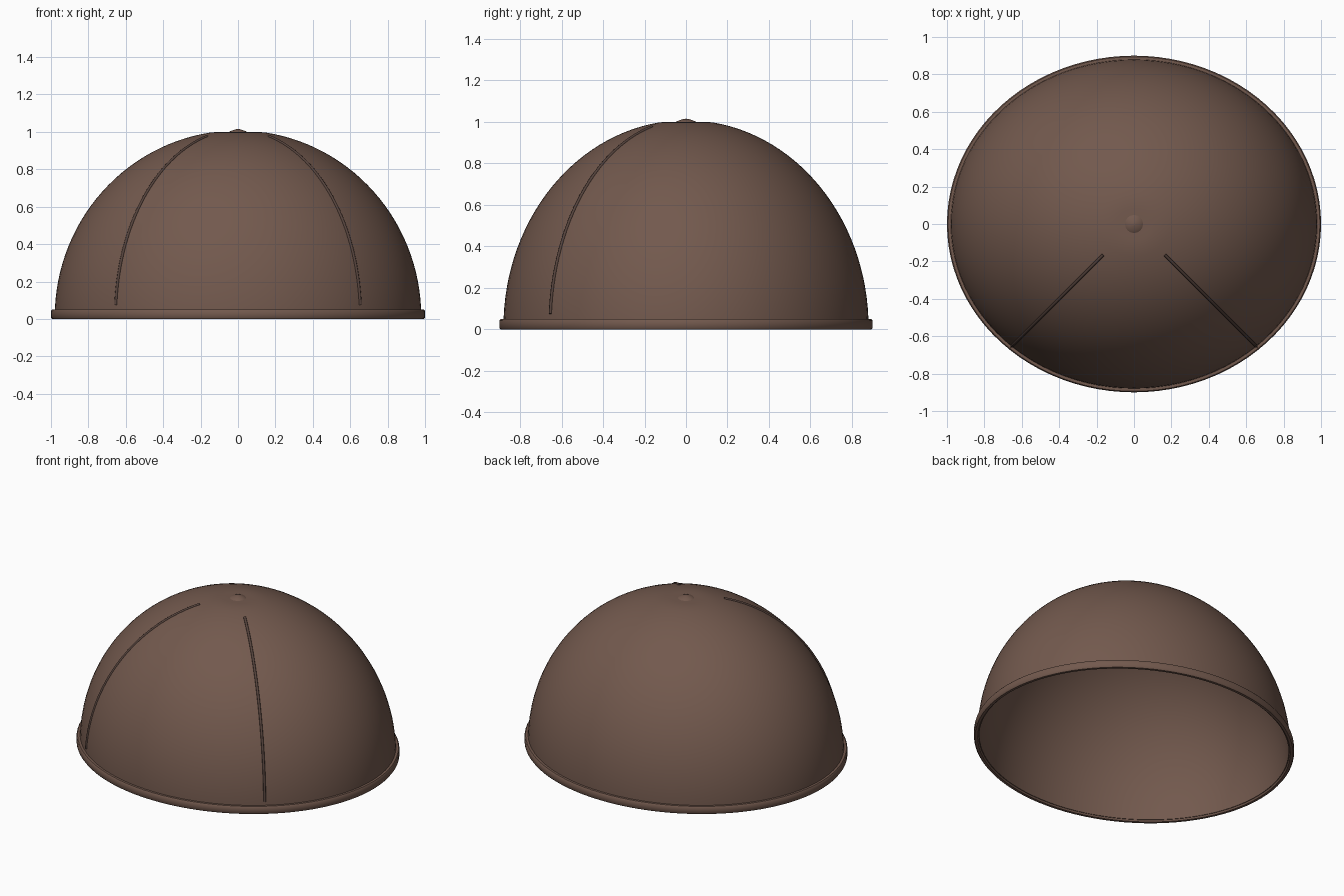
import bpy, bmesh, math

if "Cube" in bpy.data.objects:
    bpy.data.objects.remove(bpy.data.objects["Cube"])

RX, RY, H = 0.98, 0.88, 1.008   # dome semi-axes
SEG = 96


def material(name, rgb):
    m = bpy.data.materials.new(name)
    m.diffuse_color = (*rgb, 1)
    m.use_nodes = True
    m.node_tree.nodes["Principled BSDF"].inputs["Base Color"].default_value = m.diffuse_color
    return m


brown = material("brown_cloth", (0.17, 0.10, 0.075))
dark = material("dark_thread", (0.09, 0.055, 0.045))


def lathe(name, profile, mat, closed=False, angle=40):
    """Elliptical lathe of (x radius, y radius, z) points."""
    bm = bmesh.new()
    rings = []
    for rx, ry, z in profile:
        if rx < 1e-6:
            rings.append([bm.verts.new((0, 0, z))] * SEG)
        else:
            rings.append([bm.verts.new((rx * math.cos(2 * math.pi * i / SEG),
                                        ry * math.sin(2 * math.pi * i / SEG), z))
                          for i in range(SEG)])
    pairs = list(zip(rings, rings[1:]))
    if closed:
        pairs.append((rings[-1], rings[0]))
    for a, b in pairs:
        for i in range(SEG):
            j = (i + 1) % SEG
            corners = list(dict.fromkeys((a[i], a[j], b[j], b[i])))
            if len(corners) > 2:      # nothing to fill between two poles
                bm.faces.new(corners)
    bmesh.ops.recalc_face_normals(bm, faces=bm.faces)
    me = bpy.data.meshes.new(name)
    bm.to_mesh(me)
    bm.free()
    ob = bpy.data.objects.new(name, me)
    bpy.context.collection.objects.link(ob)
    me.materials.append(mat)
    bpy.ops.object.select_all(action='DESELECT')
    ob.select_set(True)
    bpy.context.view_layer.objects.active = ob
    bpy.ops.object.shade_smooth_by_angle(angle=math.radians(angle))
    return ob


# Crown: thin shell, slightly flattened on top
N = 32


def shell(t, top):
    pts = []
    for k in range(N + 1):
        a = math.pi / 2 * k / N
        c = math.cos(a) if k < N else 0
        pts.append(((RX - t) * c, (RY - t) * c,
                    0.01 + min((H - 0.01 - t) * math.sin(a), top - t - 0.01)))
    return pts


lathe("crown", shell(0, 1.0) + shell(0.012, 1.0)[::-1], brown, closed=True)

# Sweatband around the bottom edge
band = [(0.0, 0.008), (0.0, 0.042), (-0.006, 0.05), (-0.022, 0.05),
        (-0.028, 0.042), (-0.028, 0.008), (-0.022, 0.0), (-0.006, 0.0)]
lathe("rim_band", [(1.0 + d, 0.9 + d, z) for d, z in band], brown, closed=True, angle=50)

# Low button at the crown's top
lathe("top_button", [(0.055, 0.055, 0.994), (0.045, 0.045, 1.002), (0.03, 0.03, 1.008),
                     (0.012, 0.012, 1.014), (0, 0, 1.015)], brown)

# Two raised front seams running down the crown at 45 degrees
for side, label in ((-1, "left"), (1, "right")):
    cu = bpy.data.curves.new("front_seam_" + label, 'CURVE')
    cu.dimensions = '3D'
    cu.bevel_depth = 0.008
    cu.bevel_resolution = 2
    cu.use_fill_caps = True
    sp = cu.splines.new('POLY')
    n = 40
    sp.points.add(n)
    rmax = 1 / math.sqrt(0.5 / RX ** 2 + 0.5 / RY ** 2)
    a0, a1 = math.asin(0.065), math.acos(0.165 * math.sqrt(2) / rmax)
    for k, p in enumerate(sp.points):
        a = a0 + (a1 - a0) * k / n
        d = rmax * math.cos(a) * math.sqrt(0.5)
        p.co = (side * d, -d, 0.01 + min((H - 0.01) * math.sin(a), 0.99), 1)
    cu.materials.append(dark)
    bpy.context.collection.objects.link(bpy.data.objects.new(cu.name, cu))
